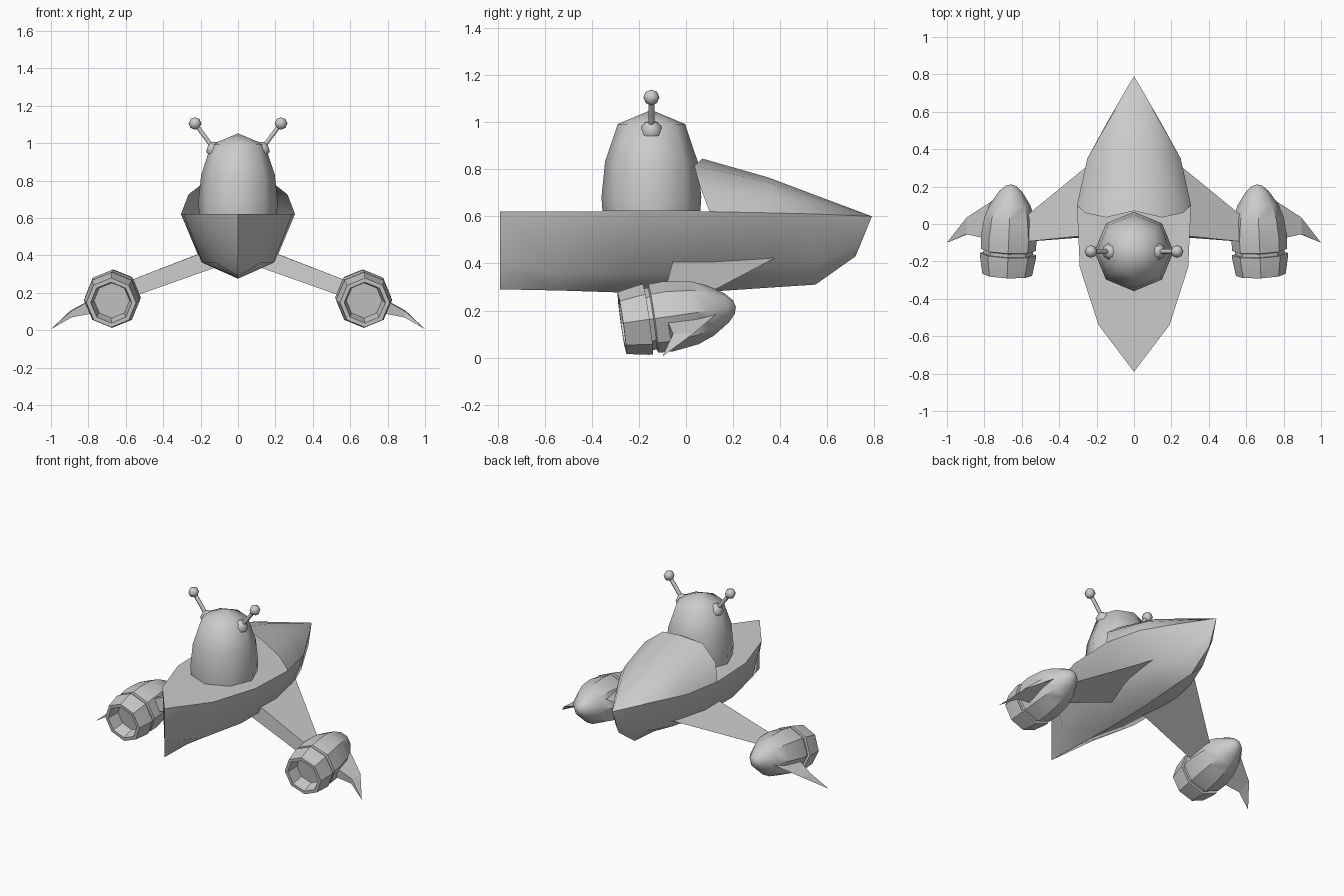
import bpy, bmesh
from math import cos, sin, tau, radians
from mathutils import Vector, Matrix

if "Cube" in bpy.data.objects:
    bpy.data.objects.remove(bpy.data.objects["Cube"])


def finish(name, bm, angle=None):
    bmesh.ops.remove_doubles(bm, verts=bm.verts, dist=0.0005)
    bmesh.ops.recalc_face_normals(bm, faces=bm.faces)
    me = bpy.data.meshes.new(name)
    bm.to_mesh(me)
    bm.free()
    ob = bpy.data.objects.new(name, me)
    bpy.context.collection.objects.link(ob)
    if angle:
        bpy.ops.object.select_all(action='DESELECT')
        ob.select_set(True)
        bpy.context.view_layer.objects.active = ob
        bpy.ops.object.shade_smooth_by_angle(angle=radians(angle))
    return ob


def loft(name, rings, closed=True, caps=False, angle=None):
    """Skin a series of point rings; collapsed points are merged."""
    bm = bmesh.new()
    vs = [[bm.verts.new(p) for p in r] for r in rings]
    n = len(vs[0])
    for a, b in zip(vs, vs[1:]):
        for i in range(n if closed else n - 1):
            j = (i + 1) % n
            bm.faces.new((a[i], a[j], b[j], b[i]))
    if caps:
        bm.faces.new(vs[0])
        bm.faces.new(vs[-1])
    bmesh.ops.dissolve_degenerate(bm, dist=0.0005, edges=bm.edges)
    return finish(name, bm, angle)


def lathe(name, profile, start, direction, n=8, angle=40):
    """Turn (radius, distance) points around an axis."""
    m = Matrix.Translation(start) @ Vector(direction).to_track_quat('Z', 'Y').to_matrix().to_4x4()
    rings = [[m @ Vector((r * cos(tau * i / n), r * sin(tau * i / n), t)) for i in range(n)]
             for r, t in profile]
    return loft(name, rings, angle=angle)


def mirrored(half):
    """Complete a half section that ends on the centre line."""
    return half + [(-x, y, z) for x, y, z in reversed(half[:-1])]


# Hull: y, deck half width, deck z, chine half width, chine z, keel z
stations = [(-.79, 0, .62, 0, .40, .29), (-.54, .19, .62, .12, .36, .285),
            (-.23, .29, .62, .19, .36, .275), (.10, .305, .62, .20, .37, .28),
            (.35, .25, .615, .16, .38, .297), (.55, .14, .61, .09, .40, .31),
            (.72, .042, .603, .025, .48, .43), (.79, 0, .60, 0, .60, .60)]
loft("hull", [mirrored([(w, y, z), (c, y, cz), (0, y, k)])
              for y, w, z, c, cz, k in stations], angle=45)

# Open bow cowl
loft("bow_cowl", [
    mirrored([(.305, .10, .62), (.265, .06, .725), (.15, .035, .815), (0, .07, .845)]),
    mirrored([(.25, .35, .615), (.21, .35, .69), (.12, .35, .745), (0, .35, .765)]),
    mirrored([(0, .79, .60)] * 4)], closed=False, angle=50)

# Dome
lathe("dome", [(0, 0), (.208, 0), (.212, .06), (.197, .21), (.143, .37), (0, .43)],
      (0, -.147, .622), (0, 0, 1), angle=60)

for s, side in ((-1, "left"), (1, "right")):
    # Antenna: collar, rod and ball
    base, tip = Vector((s * .125, -.147, .965)), Vector((s * .23, -.147, 1.105))
    axis = tip - base
    lathe(side + "_antenna_collar", [(0, -.02), (.044, -.01), (.042, .02), (.013, .04), (0, .04)],
          base, axis, angle=60)
    lathe(side + "_antenna_rod", [(.013, 0), (.013, axis.length)], base, axis, n=6, angle=70)
    lathe(side + "_antenna_ball", [(0, -.033), (.024, -.024), (.034, 0), (.024, .024), (0, .033)],
          tip, (0, 0, 1), angle=60)

    # Engine pod with hollow nozzle and groove
    rear, nose = Vector((s * .678, -.272, .147)), Vector((s * .657, .212, .216))
    lathe(side + "_engine", [(0, .08), (.095, .08), (.11, 0), (.133, 0), (.15, .095), (.15, .112),
                             (.132, .112), (.132, .13), (.147, .135), (.15, .2), (.135, .31),
                             (.108, .38), (.062, .45), (.03, .48), (0, .489)],
          rear, nose - rear, angle=40)

    # Wing: thick at the back, sharp at the leading edge
    loft(side + "_wing", [[(s * x, y, z) for x, y, z in ring] for ring in (
        [(.14, .40, .435), (.15, -.05, .43), (.12, -.06, .335)],
        [(.58, .04, .245), (.58, -.095, .265), (.58, -.095, .172)])], caps=True)

    # Outer fin sweeping down to a point
    loft(side + "_fin", [[(s * x, y, z) for x, y, z in ring] for ring in (
        [(.74, .135, .19), (.76, -.085, .175), (.75, -.07, .095)],
        [(.895, .035, .105), (.895, -.055, .10), (.89, -.055, .068)],
        [(1.0, -.1, .005)] * 3)])
